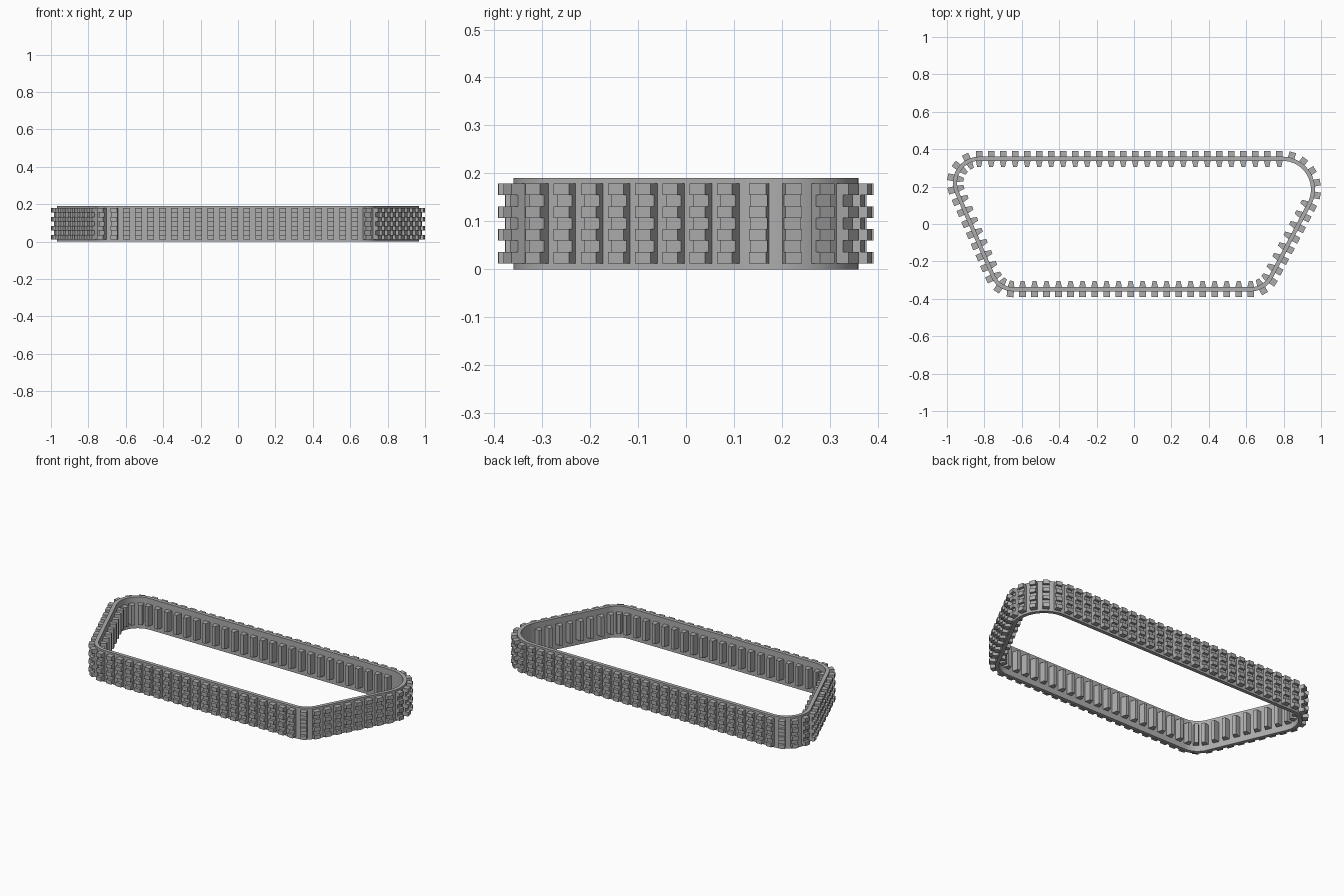
import bpy, bmesh, math
from mathutils import Vector

cube = bpy.data.objects.get("Cube")
if cube:
    bpy.data.objects.remove(cube)

PITCH, BELT = 0.0643, 0.022
# Wheel circles the belt wraps around, clockwise: x, y, radius
WHEELS = [(-0.828, 0.22, 0.14), (0.793, 0.185, 0.175),
          (0.625, -0.23, 0.13), (-0.645, -0.23, 0.13)]
BARE_WHEEL = 1  # no inner lugs around this corner

rubber = bpy.data.materials.new("grey rubber")
rubber.use_nodes = True
colour = (0.42, 0.42, 0.42, 1)
rubber.diffuse_color = colour
rubber.node_tree.nodes["Principled BSDF"].inputs["Base Color"].default_value = colour


def finish(bm, name):
    bmesh.ops.recalc_face_normals(bm, faces=bm.faces)
    mesh = bpy.data.meshes.new(name)
    bm.to_mesh(mesh)
    bm.free()
    mesh.materials.append(rubber)
    ob = bpy.data.objects.new(name, mesh)
    bpy.context.collection.objects.link(ob)
    return ob


def direction(a):
    return Vector((math.cos(a), math.sin(a), 0))


# Angle of the outward normal on each straight run, from wheel i to i + 1
normals = []
for i, (x, y, r) in enumerate(WHEELS):
    x2, y2, r2 = WHEELS[(i + 1) % 4]
    d = Vector((x2 - x, y2 - y))
    normals.append(math.atan2(d.y, d.x) + math.acos((r - r2) / d.length))

# Belt sections (arc or straight) as length and a function giving point and normal
sections = []
outline = []
for i, (x, y, r) in enumerate(WHEELS):
    centre = Vector((x, y, 0))
    a0, a1 = normals[i - 1], normals[i]
    sweep = (a0 - a1) % math.tau
    x2, y2, r2 = WHEELS[(i + 1) % 4]
    p = centre + r * direction(a1)
    q = Vector((x2, y2, 0)) + r2 * direction(a1)
    sections.append((sweep * r, i == BARE_WHEEL,
                     lambda t, c=centre, r=r, a=a0, w=sweep:
                     (c + r * direction(a - w * t), direction(a - w * t))))
    sections.append(((q - p).length, False,
                     lambda t, p=p, q=q, a=a1: (p.lerp(q, t), direction(a))))
    for k in range(17):
        n = direction(a0 - sweep * k / 16)
        outline.append((centre + r * n, n))

# Start on the first straight run, so that the first tooth sits at its beginning
sections = sections[1:] + sections[:1]
total = sum(s[0] for s in sections)
count = round(total / PITCH)


def locate(s):
    for length, bare, place in sections:
        if s <= length:
            return (*place(s / length), bare)
        s -= length
    return (*sections[-1][2](1), False)


stations = [locate(total * k / count) for k in range(count)]

# Belt: a closed rectangular band
bm = bmesh.new()
rings = []
for p, n in outline:
    rings.append([bm.verts.new(p - n * depth + Vector((0, 0, z)))
                  for depth, z in ((0, 0), (0, 0.19), (BELT, 0.19), (BELT, 0))])
for j, ring in enumerate(rings):
    after = rings[(j + 1) % len(rings)]
    for k in range(4):
        m = (k + 1) % 4
        bm.faces.new((ring[k], ring[m], after[m], after[k]))
belt = finish(bm, "belt")
bpy.context.view_layer.objects.active = belt
belt.select_set(True)
bpy.ops.object.shade_smooth_by_angle(angle=math.radians(35))


def block(bm, p, n, low, high, base, tip, z0, z1):
    """Tapered block along the normal, from offset low to high."""
    t = Vector((-n.y, n.x, 0))
    corners = [(low, -base), (low, base), (high, tip), (high, -tip)]
    bottom, top = [[bm.verts.new(p + n * h + t * w / 2 + Vector((0, 0, z)))
                    for h, w in corners] for z in (z0, z1)]
    bm.faces.new(bottom)
    bm.faces.new(top)
    for k in range(4):
        m = (k + 1) % 4
        bm.faces.new((bottom[k], bottom[m], top[m], top[k]))


# Outer treads: seven slabs, alternately tall and low
bm = bmesh.new()
slab = 0.167 / 7
for p, n, bare in stations:
    for k in range(7):
        height = 0.016 if k % 2 else 0.031
        z = 0.012 + k * slab
        block(bm, p, n, -0.004, height, 0.036, 0.036, z, z + slab)
finish(bm, "outer_treads")

# Inner drive lugs: tapered
bm = bmesh.new()
for p, n, bare in stations:
    if not bare:
        block(bm, p, n, -BELT + 0.003, -BELT - 0.034, 0.037, 0.02, 0.035, 0.155)
finish(bm, "inner_lugs")
